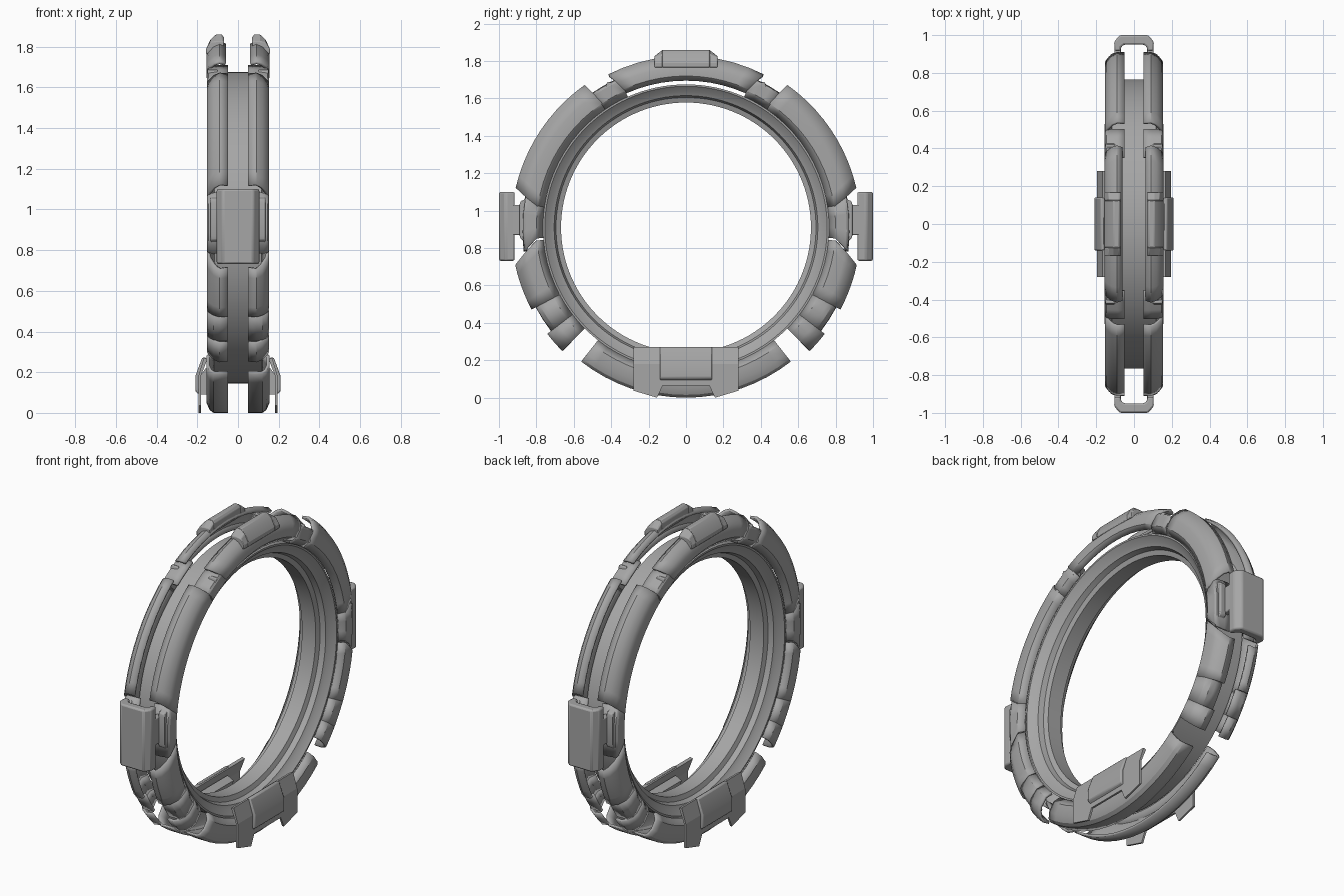
import bpy, bmesh
from math import sin, cos, radians, ceil

if "Cube" in bpy.data.objects:
    bpy.data.objects.remove(bpy.data.objects["Cube"])

CZ = 0.91  # height of the ring centre

# dark grey shared by all parts
grey = bpy.data.materials.new("dark_grey")
grey.diffuse_color = (0.38, 0.38, 0.38, 1)
grey.use_nodes = True
grey.node_tree.nodes["Principled BSDF"].inputs["Base Color"].default_value = grey.diffuse_color


def finish(name, bm, bevel=0.0, wall=0.0):
    """Turn a quarter part into an object mirrored in x and y."""
    bmesh.ops.recalc_face_normals(bm, faces=bm.faces)
    if wall:  # open sheets: make normals point away from the ring centre line
        out = 0
        for f in bm.faces:
            c, n = f.calc_center_median(), f.normal
            out += f.calc_area() * (n.x + (n.y * c.y + n.z * (c.z - CZ)))
        if out < 0:
            bmesh.ops.reverse_faces(bm, faces=bm.faces)
    # drop walls lying on the mirror planes
    inner = [f for f in bm.faces
             if all(abs(v.co.x) < 1e-4 for v in f.verts) or all(abs(v.co.y) < 1e-4 for v in f.verts)]
    bmesh.ops.delete(bm, geom=inner, context='FACES')
    me = bpy.data.meshes.new(name)
    bm.to_mesh(me)
    bm.free()
    me.materials.append(grey)
    ob = bpy.data.objects.new(name, me)
    bpy.context.collection.objects.link(ob)
    bpy.ops.object.select_all(action='DESELECT')
    ob.select_set(True)
    bpy.context.view_layer.objects.active = ob
    bpy.ops.object.shade_smooth_by_angle(angle=radians(25))
    m = ob.modifiers.new("mirror", 'MIRROR')
    m.use_axis = (True, True, False)
    m.merge_threshold = 0.0005
    if wall:
        s = ob.modifiers.new("wall", 'SOLIDIFY')
        s.thickness = wall
        s.offset = -1
    if bevel:
        b = ob.modifiers.new("bevel", 'BEVEL')
        b.width = bevel
        b.segments = 2
        b.limit_method = 'ANGLE'
    return ob


def arc(name, profile, a0, a1, s0=0, s1=0, step=5, wall=0.015):
    """Sweep an (x, radius) profile between two angles; s0/s1 slant the ends (deg per unit radius).
    With a wall the profile is an open thin shell, without it a closed solid."""
    bm = bmesh.new()
    n = max(1, ceil(abs(a1 - a0) / step))
    rows = []
    for i in range(n + 1):
        t = i / n
        row = []
        for x, r in profile:
            d = max(0, r - 0.80)
            a = radians((a0 + s0 * d) * (1 - t) + (a1 + s1 * d) * t)
            row.append(bm.verts.new((x, r * cos(a), CZ + r * sin(a))))
        rows.append(row)
    k = len(profile)
    for p, q in zip(rows, rows[1:]):
        for j in range(k - 1 if wall else k):
            bm.faces.new((p[j], p[(j + 1) % k], q[(j + 1) % k], q[j]))
    if not wall:
        bm.faces.new(rows[0])
        bm.faces.new(rows[-1])
    return finish(name, bm, 0, wall)


def prism(name, pts, axis, lo, hi, bevel=0.0, end_top=9.0):
    """Extrude a 2D outline along an axis; end_top lowers the far end to form a sloped tip."""
    bm = bmesh.new()
    ends = []
    for h in (lo, hi):
        ring = []
        for p in pts:
            co = list(p)
            co.insert(axis, h)
            ring.append(bm.verts.new(co))
        ends.append(ring)
    for v in ends[1]:
        v.co.z = min(v.co.z, end_top + (v.co.z - 1.8) * 0.1)
    k = len(pts)
    for j in range(k):
        bm.faces.new((ends[0][j], ends[0][(j + 1) % k], ends[1][(j + 1) % k], ends[1][j]))
    bm.faces.new(ends[0])
    bm.faces.new(ends[1])
    return finish(name, bm, bevel)


def limit(profile, rmax):
    return [(x, min(r, rmax - 0.1 * max(0, x - 0.1))) for x, r in profile]


X, Y, Z = 0, 1, 2

# inner core ring with stepped conical sides
core = [(0, .668), (.045, .668), (.055, .695), (.085, .705), (.095, .725),
        (.122, .755), (.122, .765), (0, .765)]
arc("core_ring", core, -90, 90, step=3, wall=0)

# hollow armour shells over the core, each side of the central channel
shell = [(.05, .930), (.09, .935), (.12, .918), (.145, .885), (.153, .86), (.153, .80), (.128, .765)]
low = limit(shell, .877)
arc("upper_armour", shell, 8, 56, 38, -10)
arc("clip_seat", low, -4.2, 8.5, -55, 38)
arc("upper_joint", low, 55, 66)
arc("lower_armour", shell, -5, -28, -55, 0)
arc("lower_armour_notch", limit(shell, .910), -28, -37.5)
arc("lower_armour_end", shell, -37.5, -45)

# top shell
top = [(.06, .905), (.09, .918), (.12, .905), (.145, .88), (.156, .855), (.156, .81), (.135, .785)]
arc("top_armour", top, 66, 90, -25, 0)

# bottom shell
bottom = [(.05, .91), (.12, .91), (.14, .895), (.155, .86), (.155, .80), (.13, .765)]
arc("bottom_armour", bottom, -52, -90)

# pads on the top shell, with a lower sloped tip
pad = [(.068, 1.79), (.068, 1.845), (.08, 1.86), (.108, 1.86), (.135, 1.835), (.157, 1.79),
       (.157, 1.765), (.14, 1.765)]
prism("top_pad", pad, Y, 0, .125, .004)
prism("top_pad_tip", pad, Y, .125, .168, .004, 1.82)

# small locking tabs in the upper joints
prism("joint_tab", [(.33, 1.625), (.43, 1.66), (.42, 1.69), (.32, 1.66)], X, .10, .15, .006)

# side clips: bent cover, connecting arm and wing plate
prism("side_clip_cover", [(0, .95), (.052, .95), (.07, .935), (.07, .916), (.103, .916),
                          (.105, .965), (.075, 1.0), (0, 1.0)], Z, .732, 1.10, .01)
prism("side_clip_arm", [(.07, .85), (.103, .85), (.103, .93), (.07, .93)], Z, .87, 1.03, .006)
prism("side_clip_wing", [(.84, .82), (.885, .85), (.89, .87), (.89, 1.03), (.885, 1.05), (.84, 1.07)],
      X, .095, .135, .006)

# bottom clips: hanging plate with legs, slanted top, raised block and bracket
prism("bottom_clip_legs", [(0, .18), (.28, .18), (.28, .037), (.155, 0), (.125, .064), (0, .064)],
      X, .183, .195)
prism("bottom_clip_slope", [(.195, .18), (.168, .27), (.15, .265), (.183, .18)], Y, 0, .28)
prism("bottom_clip_block", [(.19, .09), (.21, .105), (.21, .18), (.176, .272), (.155, .272), (.185, .18)],
      Y, 0, .14, .007)
prism("bottom_clip_bracket", [(.145, .09), (.185, .09), (.185, .18), (.16, .22), (.12, .20)],
      Y, 0, .13)
